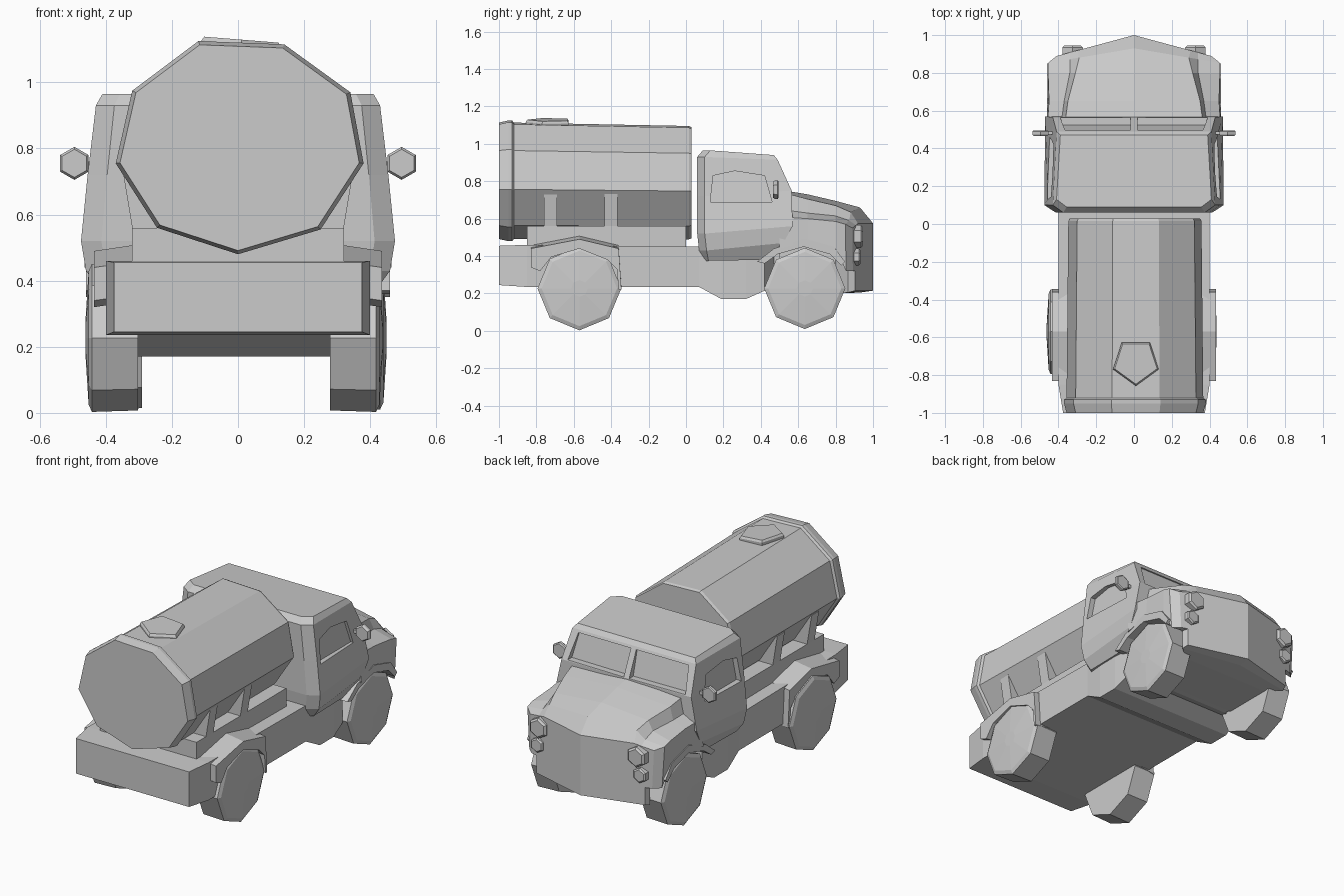
import bpy, bmesh
from math import sin, cos, pi

if "Cube" in bpy.data.objects:
    bpy.data.objects.remove(bpy.data.objects["Cube"], do_unlink=True)

grey = bpy.data.materials.new("plain_grey")
grey.use_nodes = True
grey.diffuse_color = (0.6, 0.6, 0.6, 1)
grey.node_tree.nodes["Principled BSDF"].inputs["Base Color"].default_value = (0.6, 0.6, 0.6, 1)


def loft(name, rings, crease=False):
    """Closed solid skinned through rings; crease splits the last cap down its middle."""
    bm = bmesh.new()
    loops = [[bm.verts.new(p) for p in ring] for ring in rings]
    for a, b in zip(loops, loops[1:]):
        for i in range(len(a)):
            j = (i + 1) % len(a)
            bm.faces.new((a[i], a[j], b[j], b[i]))
    bm.faces.new(loops[0][::-1])
    cap = bm.faces.new(loops[-1])
    if crease:
        bmesh.utils.face_split(cap, loops[-1][0], loops[-1][len(loops[-1]) // 2])
    bmesh.ops.recalc_face_normals(bm, faces=bm.faces)
    mesh = bpy.data.meshes.new(name)
    bm.to_mesh(mesh)
    bm.free()
    mesh.materials.append(grey)
    ob = bpy.data.objects.new(name, mesh)
    bpy.context.collection.objects.link(ob)
    return ob


def mirrored(half):
    """Complete a half section whose first and last points lie on x = 0."""
    return half + [(-x, y, z) for x, y, z in half[-2:0:-1]]


def slab(name, yz, x0, x1, drop=0):
    """Side profile spanning x0 to x1, the x1 end lowered by drop."""
    return loft(name, [[(x, y, z - d) for y, z in yz] for x, d in ((x0, 0), (x1, drop))])


def box(name, x0, x1, y0, y1, z0, z1):
    return slab(name, [(y0, z0), (y1, z0), (y1, z1), (y0, z1)], x0, x1)


def disc(name, x, z, r, sections, sides=6):
    """Polygonal plate facing along y; sections are (y, scale)."""
    return loft(name, [[(x + r * s * cos(2 * pi * i / sides + pi / 6), y,
                         z + r * s * sin(2 * pi * i / sides + pi / 6))
                        for i in range(sides)] for y, s in sections])


def cut(ob, cutter):
    cutter.hide_render = True
    mod = ob.modifiers.new("cut", 'BOOLEAN')
    mod.operation = 'DIFFERENCE'
    mod.solver = 'EXACT'
    mod.object = cutter
    bpy.context.view_layer.objects.active = ob
    bpy.ops.object.modifier_apply(modifier=mod.name)
    bpy.data.objects.remove(cutter, do_unlink=True)


# Tank with a rim at the back and a chamfered front end
outline = [(-.12, 1.125), (.14, 1.115), (.34, .97), (.38, .755), (.25, .555),
           (0, .48), (-.245, .56), (-.37, .755), (-.32, .975)]


def tank_ring(y, s, dz=0):
    return [(x * s, y, .8 + (z - .8) * s + dz) for x, z in outline]


loft("tank", [tank_ring(-1, .965), tank_ring(-.95, 1), tank_ring(-.93, 1), tank_ring(-.92, .965),
              tank_ring(.015, .94, -.01), tank_ring(.03, .92, -.01)])

# Filler hatch, tilted with the tank top
def hatch_ring(z, r):
    corners = [(.01 + r * sin(2 * pi * i / 5 + pi), -.73 + r * cos(2 * pi * i / 5 + pi))
               for i in range(5)]
    return [(x, y, z - .08 * x) for x, y in corners]


loft("tank_hatch", [hatch_ring(1.08, .125), hatch_ring(1.118, .127), hatch_ring(1.13, .118)])

# Chassis
loft("chassis", [[(-w, y, z0), (w, y, z0), (w, y, z1), (-w, y, z1)] for y, w, z0, z1 in [
    (-1, .375, .245, .455), (-.85, .4, .235, .46), (.07, .4, .235, .45), (.19, .41, .17, .45),
    (.32, .41, .17, .45), (.42, .4, .215, .45), (.47, .28, .2, .45), (.85, .28, .21, .45)]])

# Tank cradle and its posts
box("tank_cradle", -.32, .32, -.85, 0, .44, .56)
for y in (-.725, -.4):
    loft("cradle_post", [[(-w, y - .035, z), (w, y - .035, z), (w, y + .035, z), (-w, y + .035, z)]
                         for w, z in ((.31, .5), (.35, .74))])

# Cab, built from chamfered horizontal rings
def cab_ring(zb, zf, yb, yf, wb, wf):
    half = [(0, yb, zb), (wb * .87, yb, zb), (wb, yb + .04, zb), (wf, yf, zf), (0, yf, zf)]
    return mirrored(half)


cab = loft("cab", [cab_ring(.375, .38, .08, .42, .42, .42), cab_ring(.43, .47, .07, .52, .46, .46),
                   cab_ring(.52, .56, .06, .57, .475, .47), cab_ring(.72, .75, .06, .565, .455, .43),
                   cab_ring(.93, .915, .06, .49, .43, .41), cab_ring(.965, .94, .09, .47, .41, .39)])
side_window = [(.13, .69), (.145, .83), (.26, .855), (.42, .83), (.46, .69)]
windscreen_pane = [(.018, .752), (.39, .755), (.365, .9), (.018, .9)]
for s in (1, -1):
    cut(cab, loft("window_cutter", [[(s * (x - .12 * (z - .69)), y, z) for y, z in side_window]
                                    for x in (.425, .6)]))
    cut(cab, loft("windscreen_cutter", [[(s * x, y - .25 * (z - .75), z)
                                         for x, z in windscreen_pane] for y in (.525, .7)]))

# Bonnet and wings: sections run from the rear to the pointed nose
def nose_ring(y, rake, top, hood, inner, outer, low, foot):
    half = [(0, top), hood, inner, outer, low, (foot[0], low[1]), foot, (0, foot[1])]
    return mirrored([(x, y - rake * x, z) for x, z in half])


loft("bonnet", [
    nose_ring(.5, 0, .755, (.37, .745), (.39, .65), (.46, .61), (.465, .44), (.29, .2)),
    nose_ring(.65, 0, .73, (.35, .705), (.37, .63), (.45, .6), (.455, .48), (.29, .2)),
    nose_ring(.8, 0, .695, (.31, .67), (.34, .615), (.455, .585), (.455, .44), (.29, .2)),
    nose_ring(.93, .17, .66, (.29, .635), (.34, .59), (.455, .57), (.44, .32), (.37, .205)),
    nose_ring(1, .27, .575, (.3, .575), (.34, .565), (.41, .55), (.4, .32), (.36, .215))], True)

# Wheel arches, wheels, lamps and mirrors on both sides
front_arch = [(.38, .37), (.47, .44), (.63, .495), (.79, .45), (.85, .37),
              (.83, .35), (.77, .41), (.63, .45), (.49, .41), (.42, .36)]
rear_arch = [(-.83, .36), (-.83, .46), (-.57, .51), (-.36, .46), (-.345, .24), (-.36, .24),
             (-.37, .35), (-.42, .4), (-.57, .46), (-.72, .415), (-.78, .34)]


def wheel(name, s, shift, y, z, r):
    def ring(x, k):
        return [(s * x + shift, y + r * k * cos(i * pi / 4), z + r * k * sin(i * pi / 4))
                for i in range(8)]
    return loft(name, [ring(.29, .98), ring(.43, 1), ring(.44, .9), ring(.45, .2)])


for s, side in ((1, "left"), (-1, "right")):
    slab(side + "_front_arch", front_arch, s * .29, s * .46)
    slab(side + "_rear_arch", rear_arch, s * .3, s * .435, .02)
    wheel(side + "_front_wheel", s, 0, .635, .227, .217)
    wheel(side + "_rear_wheel", s, -.012, -.57, .227, .224)
    disc(side + "_headlamp", s * .325, .505, .062, [(.86, 1), (.935, 1), (.945, .8)])
    disc(side + "_lower_lamp", s * .34, .395, .045, [(.86, 1), (.925, 1), (.932, .8)])
    disc(side + "_mirror", s * .495, .755, .05, [(.465, .85), (.475, 1), (.49, 1), (.495, .85)])
    box(side + "_mirror_arm", s * .41, s * .49, .475, .49, .74, .76)
